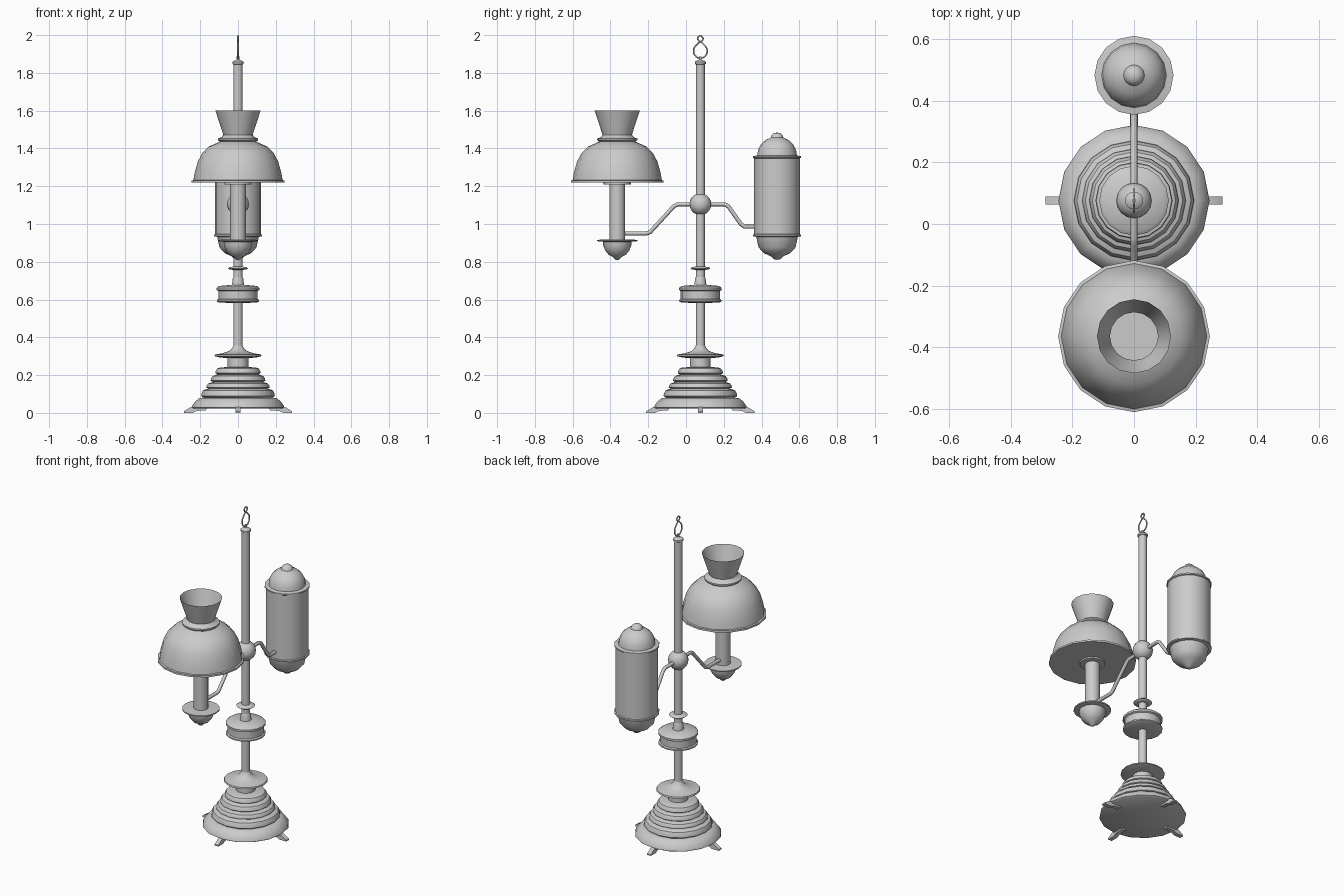
import bpy, bmesh, math

SIDES = 16
POLE_Y, LAMP_Y, TANK_Y = 0.076, -0.364, 0.482


def finish(bm, name):
    bmesh.ops.recalc_face_normals(bm, faces=bm.faces)
    me = bpy.data.meshes.new(name)
    bm.to_mesh(me)
    bm.free()
    me.shade_smooth()
    me.set_sharp_from_angle(angle=math.radians(35))
    ob = bpy.data.objects.new(name, me)
    bpy.context.collection.objects.link(ob)
    return ob


def lathe(name, profile, y, cap_start=True, cap_end=True):
    """Turn a (radius, z) profile around the vertical axis at (0, y)."""
    bm = bmesh.new()
    rings = []
    for r, z in profile:
        if r == 0:
            rings.append([bm.verts.new((0, y, z))] * SIDES)
        else:
            rings.append([bm.verts.new((r * math.cos(2 * math.pi * i / SIDES),
                                        y + r * math.sin(2 * math.pi * i / SIDES), z))
                          for i in range(SIDES)])
    for a, b in zip(rings, rings[1:]):
        for i in range(SIDES):
            j = (i + 1) % SIDES
            bm.faces.new(list(dict.fromkeys((a[i], a[j], b[j], b[i]))))
    if cap_start and profile[0][0] > 0:
        bm.faces.new(rings[0])
    if cap_end and profile[-1][0] > 0:
        bm.faces.new(rings[-1])
    return finish(bm, name)


def tube(name, points, radius, kind='POLY', cyclic=False):
    """Round wire through (y, z) points in the x = 0 plane."""
    cu = bpy.data.curves.new(name, 'CURVE')
    cu.dimensions = '3D'
    cu.bevel_depth, cu.bevel_resolution, cu.resolution_u = radius, 2, 6
    cu.use_fill_caps = True
    sp = cu.splines.new(kind)
    if kind == 'BEZIER':
        sp.bezier_points.add(len(points) - 1)
        for p, (y, z) in zip(sp.bezier_points, points):
            p.co = (0, y, z)
            p.handle_left_type = p.handle_right_type = 'AUTO'
    else:
        sp.points.add(len(points) - 1)
        for p, (y, z) in zip(sp.points, points):
            p.co = (0, y, z, 1)
    sp.use_cyclic_u = cyclic
    ob = bpy.data.objects.new(name, cu)
    bpy.context.collection.objects.link(ob)
    return ob


# stepped base
base = [(0.235, 0.022), (0.245, 0.028), (0.243, 0.038), (0.225, 0.062), (0.205, 0.078)]
for r, z0, z1 in [(0.195, 0.08, 0.125), (0.168, 0.128, 0.16),
                  (0.145, 0.163, 0.20), (0.12, 0.203, 0.24)]:
    h = z1 - z0
    base += [(r - 0.012, z0), (r, z0 + 0.2 * h), (r - 0.002, z0 + 0.5 * h),
             (r - 0.01, z0 + 0.85 * h), (r - 0.024, z1)]
base += [(0.055, 0.243), (0.055, 0.29)]
lathe("stepped_base", base, POLE_Y)

# four feet
for k in range(4):
    bm = bmesh.new()
    side = [(0.287, 0), (0.287, 0.008), (0.25, 0.031), (0.16, 0.031), (0.17, 0.014), (0.22, 0.01), (0.24, 0)]
    c, s = math.cos(k * math.pi / 2), math.sin(k * math.pi / 2)
    loops = [[bm.verts.new((r * c - w * s, POLE_Y + r * s + w * c, z)) for r, z in side]
             for w in (-0.013, 0.013)]
    for lp in loops:
        bm.faces.new(lp)
    for i in range(len(side)):
        j = (i + 1) % len(side)
        bm.faces.new((loops[0][i], loops[0][j], loops[1][j], loops[1][i]))
    finish(bm, f"foot_{k + 1}")

# pole and the turned parts on it
lathe("pole", [(0.024, 0.3), (0.024, 1.845), (0.029, 1.848), (0.029, 1.858),
               (0.022, 1.864), (0.006, 1.87)], POLE_Y)
lathe("base_flange", [(0.055, 0.29), (0.095, 0.293), (0.125, 0.301), (0.122, 0.309), (0.08, 0.316),
                      (0.045, 0.328), (0.03, 0.345), (0.023, 0.36)], POLE_Y)
lathe("drum_knop", [(0.023, 0.582), (0.1, 0.584), (0.112, 0.59), (0.112, 0.598), (0.104, 0.603),
                    (0.104, 0.645), (0.113, 0.65), (0.113, 0.662), (0.1, 0.672),
                    (0.032, 0.678), (0.028, 0.71), (0.024, 0.72)], POLE_Y)
lathe("small_flange", [(0.023, 0.757), (0.045, 0.759), (0.053, 0.765), (0.045, 0.771),
                       (0.023, 0.775)], POLE_Y)
ball = [(0.058 * math.sin(math.pi * i / 10) if 0 < i < 10 else 0,
         1.105 - 0.058 * math.cos(math.pi * i / 10)) for i in range(11)]
lathe("arm_ball", ball, POLE_Y)

# hanging hook
hook = [(0.006, 1.99), (0.014, 1.984), (0.01, 1.972), (-0.01, 1.958), (-0.036, 1.92), (-0.022, 1.886),
        (0, 1.878), (0.022, 1.886), (0.036, 1.92), (0.01, 1.958), (-0.01, 1.972),
        (-0.014, 1.986), (0, 1.996), (0.012, 1.99)]
tube("hanging_hook", [(POLE_Y + y, z) for y, z in hook], 0.004, 'BEZIER')
tube("hook_stem", [(POLE_Y, 1.86), (POLE_Y, 1.886)], 0.007)

# arms
tube("lamp_arm", [(-0.345, 0.95), (-0.21, 0.95), (-0.19, 0.957), (-0.065, 1.093),
                  (-0.045, 1.104), (POLE_Y, 1.104)], 0.011)
tube("tank_arm", [(POLE_Y, 1.104), (0.205, 1.104), (0.225, 1.093), (0.29, 1.0),
                  (0.31, 0.986), (0.38, 0.986)], 0.011)

# burner
lathe("burner", [(0, 0.808), (0.012, 0.812), (0.024, 0.826), (0.045, 0.836), (0.064, 0.86),
                 (0.074, 0.885), (0.076, 0.906), (0.106, 0.909), (0.106, 0.916), (0.042, 0.919),
                 (0.042, 1.208), (0.072, 1.21), (0.072, 1.219)], LAMP_Y)

# shade with flared chimney, closed underneath and open on top
lathe("shade", [(0.246, 1.219), (0.246, 1.23), (0.236, 1.232), (0.23, 1.27), (0.213, 1.33),
                (0.19, 1.375), (0.155, 1.41), (0.11, 1.43), (0.096, 1.436), (0.106, 1.444),
                (0.106, 1.453), (0.088, 1.459), (0.078, 1.472), (0.09, 1.51), (0.105, 1.555),
                (0.12, 1.602)], LAMP_Y, cap_end=False)

# fuel tank
lathe("fuel_tank", [(0, 0.81), (0.018, 0.814), (0.032, 0.828), (0.07, 0.846), (0.098, 0.876),
                    (0.11, 0.932), (0.128, 0.935), (0.128, 0.943), (0.122, 0.946), (0.122, 1.348),
                    (0.128, 1.351), (0.128, 1.359), (0.105, 1.363), (0.101, 1.39), (0.085, 1.423),
                    (0.06, 1.445), (0.034, 1.457), (0.03, 1.47), (0.017, 1.481), (0, 1.484)], TANK_Y)
